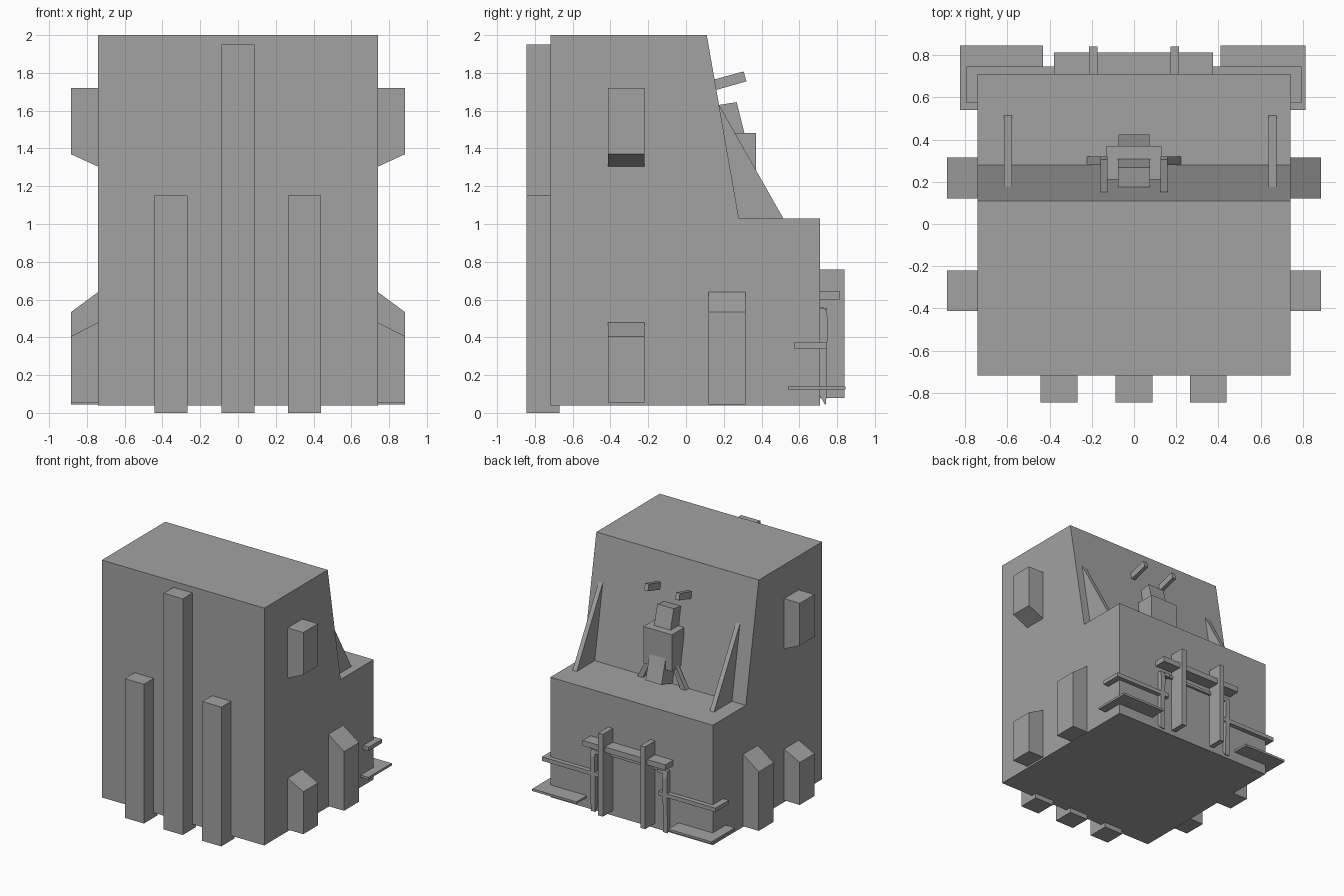
import bpy, bmesh

if "Cube" in bpy.data.objects:
    bpy.data.objects.remove(bpy.data.objects["Cube"])

grey = bpy.data.materials.new("stone_grey")
grey.diffuse_color = (0.36, 0.36, 0.36, 1)
grey.use_nodes = True
grey.node_tree.nodes["Principled BSDF"].inputs["Base Color"].default_value = grey.diffuse_color


def prism(name, profile, axis, lo, hi):
    """Extrude a profile along an axis: 'x' takes (y, z), 'y' takes (x, z)."""
    bm = bmesh.new()

    def at(p, d):
        return (d, p[0], p[1]) if axis == 'x' else (p[0], d, p[1])
    face = bm.faces.new([bm.verts.new(at(p, lo)) for p in profile])
    ext = bmesh.ops.extrude_face_region(bm, geom=[face])
    off = (hi - lo, 0, 0) if axis == 'x' else (0, hi - lo, 0)
    bmesh.ops.translate(bm, vec=off,
                        verts=[v for v in ext['geom'] if isinstance(v, bmesh.types.BMVert)])
    if not [f for f in bm.faces if f == face]:
        bm.faces.new([v for v in bm.verts][:len(profile)])
    bmesh.ops.recalc_face_normals(bm, faces=bm.faces)
    mesh = bpy.data.meshes.new(name)
    bm.to_mesh(mesh)
    bm.free()
    mesh.materials.append(grey)
    ob = bpy.data.objects.new(name, mesh)
    bpy.context.collection.objects.link(ob)
    return ob


def box(name, x0, x1, y0, y1, z0, z1):
    return prism(name, [(y0, z0), (y1, z0), (y1, z1), (y0, z1)], 'x', x0, x1)


# Main body with sloped upper back and lower ledge
prism("main_body", [(-0.717, 0.04), (0.71, 0.04), (0.71, 1.03), (0.28, 1.03),
                    (0.11, 2.0), (-0.717, 2.0)], 'x', -0.742, 0.742)

# Front pillars
for name, x, top in (("left", -0.355, 1.15), ("middle", 0, 1.95), ("right", 0.352, 1.15)):
    box(name + "_front_pillar", x - 0.087, x + 0.087, -0.845, -0.67, 0, top)

for s, side in ((-1, "left"), (1, "right")):
    # Side buttresses with sloped ends
    inner, outer = s * 0.70, s * 0.885
    prism(side + "_upper_block", [(inner, 1.285), (outer, 1.37), (outer, 1.72), (inner, 1.72)],
          'y', -0.412, -0.22)
    prism(side + "_low_buttress", [(inner, 0.055), (outer, 0.055), (outer, 0.405), (inner, 0.50)],
          'y', -0.412, -0.22)
    prism(side + "_tall_buttress", [(inner, 0.045), (outer, 0.045), (outer, 0.533), (inner, 0.67)],
          'y', 0.12, 0.315)
    # Triangular fins on the ledge
    fx = -0.597 if s < 0 else 0.657
    prism(side + "_fin", [(0.17, 1.64), (0.275, 1.02), (0.515, 1.03)], 'x', fx - 0.019, fx + 0.019)
    # Tilted wall bars over the statue
    bx = s * 0.142
    prism(side + "_wall_bar", [(0.15, 1.765), (0.16, 1.71), (0.32, 1.755), (0.305, 1.808)],
          'x', bx - 0.017, bx + 0.017)
    # Splayed statue supports
    prism(side + "_splayed_leg", [(s * 0.08, 1.23), (s * 0.13, 1.2), (s * 0.222, 1.03),
                                  (s * 0.17, 1.03)], 'y', 0.28, 0.32)
    # Rear posts, shelves, steps and straps
    px = s * 0.193
    box(side + "_rear_post", px - 0.021, px + 0.021, 0.69, 0.84, 0.08, 0.76)
    box(side + "_upper_shelf", *sorted((s * 0.27, s * 0.793)), 0.573, 0.747, 0.34, 0.373)
    step = (-0.825, -0.43) if s < 0 else (0.41, 0.813)
    box(side + "_lower_step", *step, 0.54, 0.845, 0.123, 0.141)
    sx = s * 0.33
    prism(side + "_strap", [(0.705, 0.555), (0.74, 0.555), (0.75, 0.50), (0.742, 0.045),
                            (0.735, 0.045), (0.71, 0.09)], 'x', sx - 0.02, sx + 0.02)
    box(side + "_rail_knob", *sorted((s * 0.26, s * 0.31)), 0.705, 0.745, 0.525, 0.555)

# Rear crossbar and thin rail
box("rear_crossbar", -0.38, 0.375, 0.70, 0.812, 0.60, 0.645)
box("rear_rail", -0.32, 0.32, 0.705, 0.73, 0.535, 0.558)

# Statue on the slope
box("statue_torso", -0.13, 0.13, 0.21, 0.37, 1.18, 1.483)
prism("statue_head", [(0.17, 1.47), (0.312, 1.47), (0.268, 1.645), (0.172, 1.63)],
      'x', -0.075, 0.075)
prism("statue_base", [(0.27, 1.03), (0.425, 1.075), (0.37, 1.27), (0.25, 1.235)],
      'x', -0.073, 0.073)
